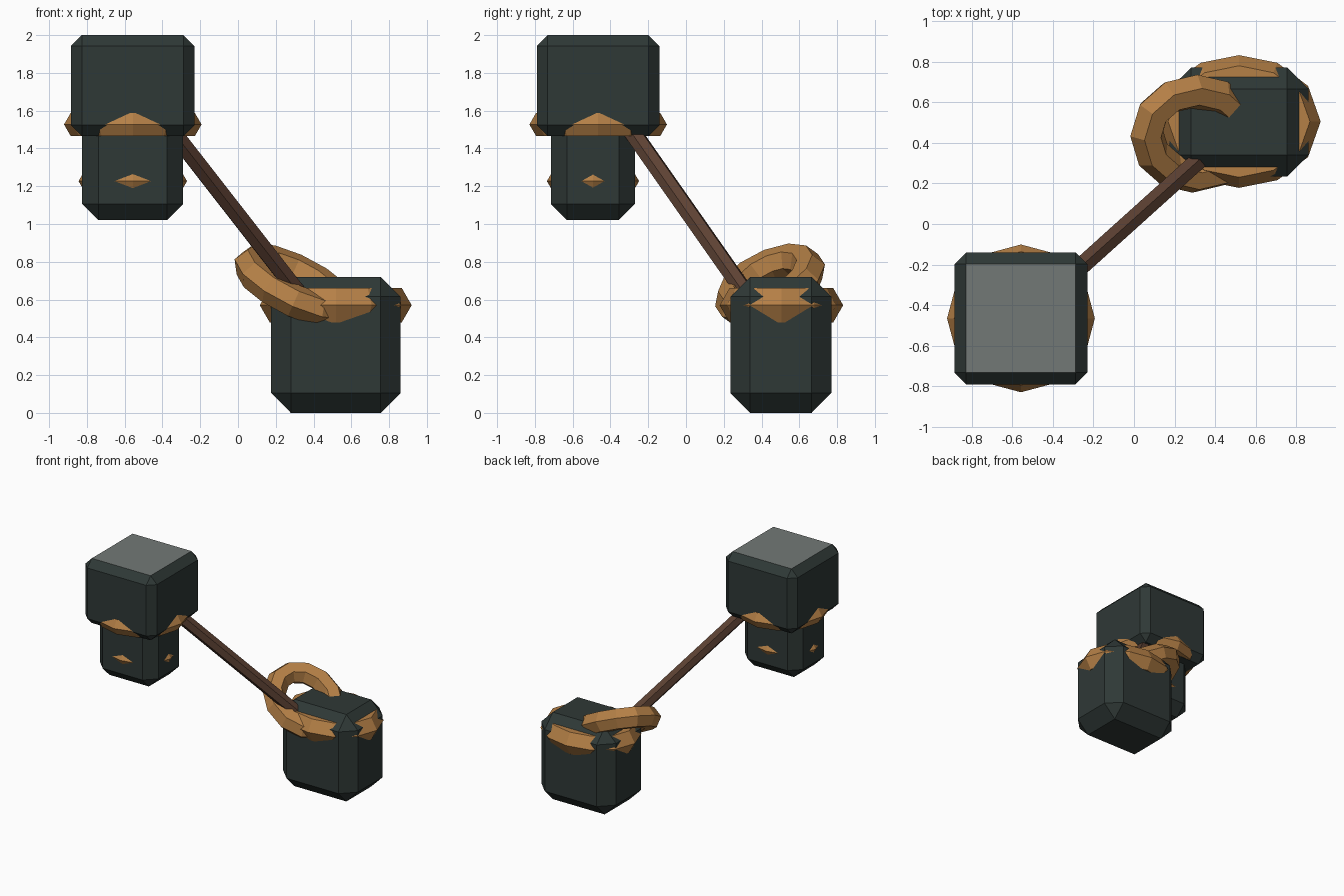
import bpy, bmesh, math
from mathutils import Vector

if "Cube" in bpy.data.objects:
    bpy.data.objects.remove(bpy.data.objects["Cube"])


def material(name, rgb):
    m = bpy.data.materials.new(name)
    m.diffuse_color = (*rgb, 1)
    m.use_nodes = True
    m.node_tree.nodes["Principled BSDF"].inputs["Base Color"].default_value = m.diffuse_color
    return m


IRON = material("dark_iron", (0.028, 0.040, 0.037))
STEEL = material("worn_grey", (0.17, 0.19, 0.182))
BRASS = material("warm_brass", (0.46, 0.215, 0.062))
WOOD = material("brown_wood", (0.115, 0.056, 0.035))


def finish(name, bm, *mats):
    bmesh.ops.recalc_face_normals(bm, faces=bm.faces)
    me = bpy.data.meshes.new(name)
    bm.to_mesh(me)
    bm.free()
    for m in mats:
        me.materials.append(m)
    ob = bpy.data.objects.new(name, me)
    bpy.context.collection.objects.link(ob)
    return ob


def block(name, lo, hi, bevel, top=None):
    """Box between two corners with one-segment chamfers."""
    lo, hi = Vector(lo), Vector(hi)
    bm = bmesh.new()
    bmesh.ops.create_cube(bm, size=1)
    for v in bm.verts:
        v.co = (lo + hi) / 2 + v.co * (hi - lo)
    bmesh.ops.bevel(bm, geom=bm.edges[:], offset=bevel, segments=1,
                    affect='EDGES', profile=0.5)
    if top:
        bm.normal_update()
        for f in bm.faces:
            f.material_index = int(f.normal.z > 0.99)
    return finish(name, bm, IRON, *([top] if top else []))


def ring(name, centre, rx, ry, minor, tilt=(0, 0), n=12, sides=6):
    """Oval ring with a hexagonal section; tilt gives the slope along x and y."""
    bm = bmesh.new()
    c = Vector(centre)
    up = Vector((-tilt[0], -tilt[1], 1)).normalized()
    loops = []
    for i in range(n):
        a = 2 * math.pi * i / n
        x, y = rx * math.cos(a), ry * math.sin(a)
        p = Vector((x, y, tilt[0] * x + tilt[1] * y))
        x, y = ry * math.cos(a), rx * math.sin(a)
        tangent = Vector((-rx * math.sin(a), ry * math.cos(a), 0))
        tangent.z = tilt[0] * tangent.x + tilt[1] * tangent.y
        out = tangent.cross(up).normalized()
        loops.append([bm.verts.new(c + p + minor * (
            out * math.cos(2 * math.pi * j / sides) + up * math.sin(2 * math.pi * j / sides)))
            for j in range(sides)])
    for i in range(n):
        a, b = loops[i], loops[(i + 1) % n]
        for j in range(sides):
            k = (j + 1) % sides
            bm.faces.new((a[j], b[j], b[k], a[k]))
    return finish(name, bm, BRASS)


def rod(name, start, end, radius, sides=6):
    start, end = Vector(start), Vector(end)
    bm = bmesh.new()
    bmesh.ops.create_cone(bm, cap_ends=True, segments=sides, radius1=radius,
                          radius2=radius, depth=(end - start).length)
    ob = finish(name, bm, WOOD)
    ob.location = (start + end) / 2
    ob.rotation_euler = (end - start).to_track_quat('Z', 'Y').to_euler()
    return ob


# Upper block with a pale striking face, and its neck
block("head_block", (-0.885, -0.79, 1.465), (-0.23, -0.14, 2.0), 0.058, STEEL)
block("neck_block", (-0.825, -0.715, 1.02), (-0.29, -0.27, 1.62), 0.086)

# Lower block
block("lower_block", (0.175, 0.235, 0.0), (0.86, 0.77, 0.72), 0.105)

# Bands sunk into the blocks
ring("head_band", (-0.557, -0.465, 1.527), 0.294, 0.294, 0.07)
ring("neck_band", (-0.557, -0.4925, 1.227), 0.241, 0.198, 0.046)
ring("lower_band", (0.5175, 0.505, 0.57), 0.297, 0.222, 0.105)

# Tilted loop hooked through the lower block
ring("hook_loop", (0.30, 0.445, 0.675), 0.237, 0.208, 0.088, tilt=(-0.45, 0.40))

# Handle joining the two blocks
rod("handle", (-0.44, -0.37, 1.61), (0.37, 0.36, 0.57), 0.05)
